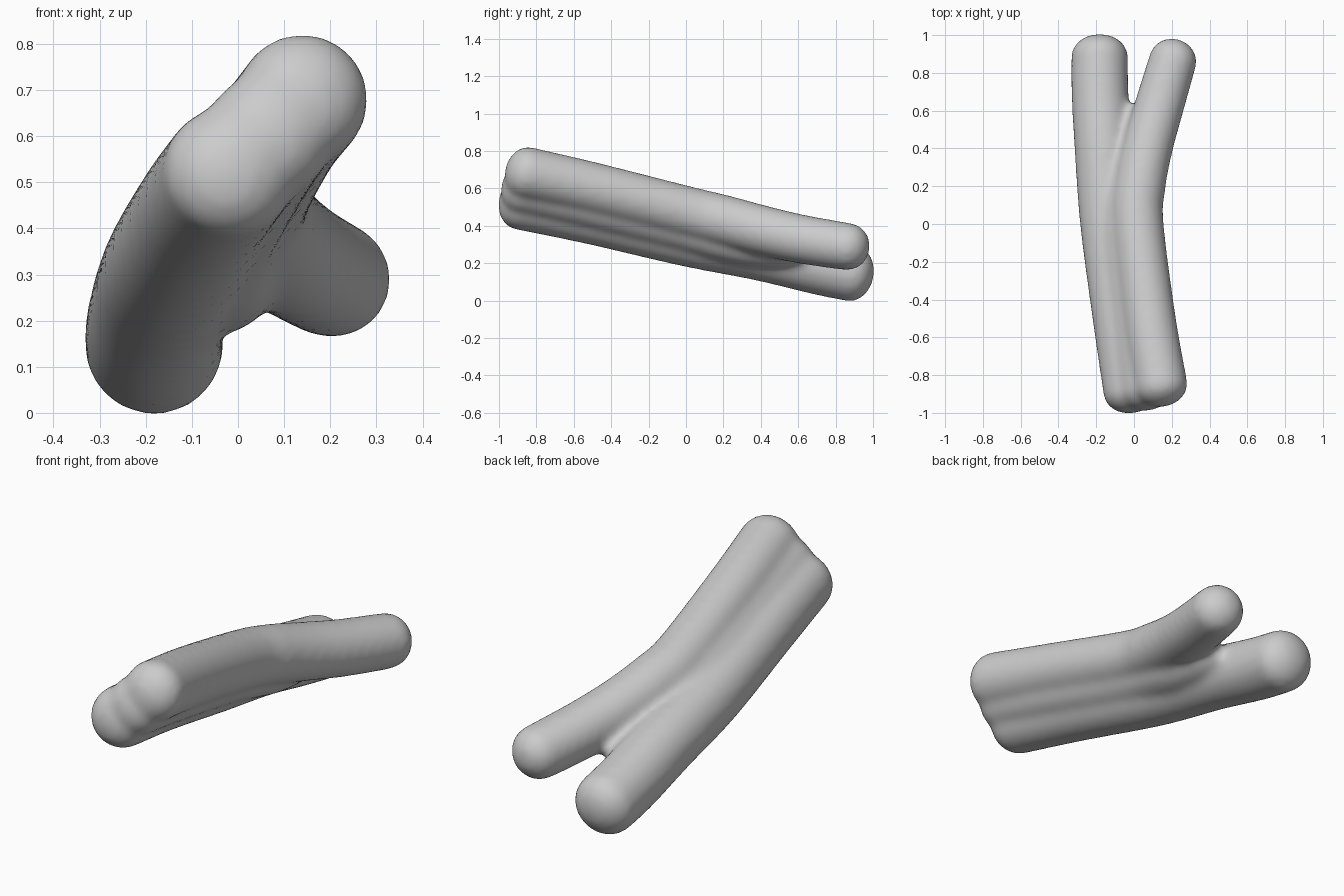
import bpy, bmesh, math
from mathutils import Vector

if "Cube" in bpy.data.objects:
    bpy.data.objects.remove(bpy.data.objects["Cube"])

SIDES = 32


def spline(pts, steps=8):
    """Catmull-Rom through (x, y, z, radius) points."""
    p = [Vector(q) for q in pts]
    p = [2 * p[0] - p[1]] + p + [2 * p[-1] - p[-2]]
    out = []
    for i in range(1, len(p) - 2):
        a, b, c, d = p[i - 1:i + 3]
        for s in range(steps):
            t = s / steps
            out.append(0.5 * (2 * b + (c - a) * t + (2 * a - 5 * b + 4 * c - d) * t * t
                              + (3 * b - a - 3 * c + d) * t ** 3))
    return out + [p[-2]]


def add_tube(bm, pts, cap_front, cap_back):
    """Closed tube with elliptical caps that extend past both end points."""
    path = spline(pts)
    n = len(path)
    rings = []
    angles = [math.radians(a) for a in (86, 70, 54, 38, 22, 8)]
    for i, q in enumerate(path):
        tan = (path[min(i + 1, n - 1)] - path[max(i - 1, 0)]).to_3d().normalized()
        c, r = q.to_3d(), q.w
        if i == 0:
            rings += [(c - tan * cap_front * math.sin(a), tan, r * math.cos(a)) for a in angles]
        rings.append((c, tan, r))
        if i == n - 1:
            rings += [(c + tan * cap_back * math.sin(a), tan, r * math.cos(a))
                      for a in reversed(angles)]
    loops = []
    for c, tan, r in rings:
        u = tan.cross(Vector((0, 0, 1))).normalized()
        v = u.cross(tan)
        loops.append([bm.verts.new(c + r * (u * math.cos(k * math.tau / SIDES)
                                            + v * math.sin(k * math.tau / SIDES)))
                      for k in range(SIDES)])
    for a, b in zip(loops, loops[1:]):
        for k in range(SIDES):
            j = (k + 1) % SIDES
            bm.faces.new((a[k], a[j], b[j], b[k]))
    bm.faces.new(loops[0])
    bm.faces.new(loops[-1])


bm = bmesh.new()
# lower left limb
add_tube(bm, [(-0.018, -0.89, 0.523, 0.144), (-0.073, -0.5, 0.445, 0.146),
              (-0.135, 0, 0.333, 0.15), (-0.164, 0.4, 0.256, 0.151),
              (-0.18, 0.7, 0.184, 0.151), (-0.182, 0.89, 0.144, 0.15)], 0.112, 0.115)
# upper right limb, bending outward at the back
add_tube(bm, [(0.142, -0.86, 0.682, 0.142), (0.081, -0.5, 0.6, 0.14),
              (0.019, 0, 0.475, 0.138), (0.03, 0.2, 0.428, 0.137),
              (0.07, 0.4, 0.377, 0.134), (0.127, 0.6, 0.332, 0.131),
              (0.186, 0.8, 0.298, 0.128), (0.207, 0.87, 0.288, 0.126)], 0.108, 0.112)
# web filling the groove between the limbs, fuller on the lower right side
add_tube(bm, [(0.065, -0.88, 0.6, 0.138), (0.012, -0.5, 0.515, 0.138),
              (-0.05, 0, 0.395, 0.138), (-0.036, 0.3, 0.312, 0.124),
              (-0.026, 0.5, 0.263, 0.09), (-0.024, 0.6, 0.245, 0.055)], 0.108, 0.04)
bmesh.ops.recalc_face_normals(bm, faces=bm.faces)
mesh = bpy.data.meshes.new("forked_stick")
bm.to_mesh(mesh)
bm.free()

# fuse and soften into one skin
stick = bpy.data.objects.new("forked_stick", mesh)
bpy.context.collection.objects.link(stick)
fuse = stick.modifiers.new("fuse", 'REMESH')
fuse.mode = 'VOXEL'
fuse.voxel_size = 0.018
fuse.use_smooth_shade = True
soften = stick.modifiers.new("soften", 'SMOOTH')
soften.factor = 0.5
soften.iterations = 10
bpy.context.view_layer.objects.active = stick
stick.select_set(True)
for m in ("fuse", "soften"):
    bpy.ops.object.modifier_apply(modifier=m)
bpy.ops.object.shade_smooth()
